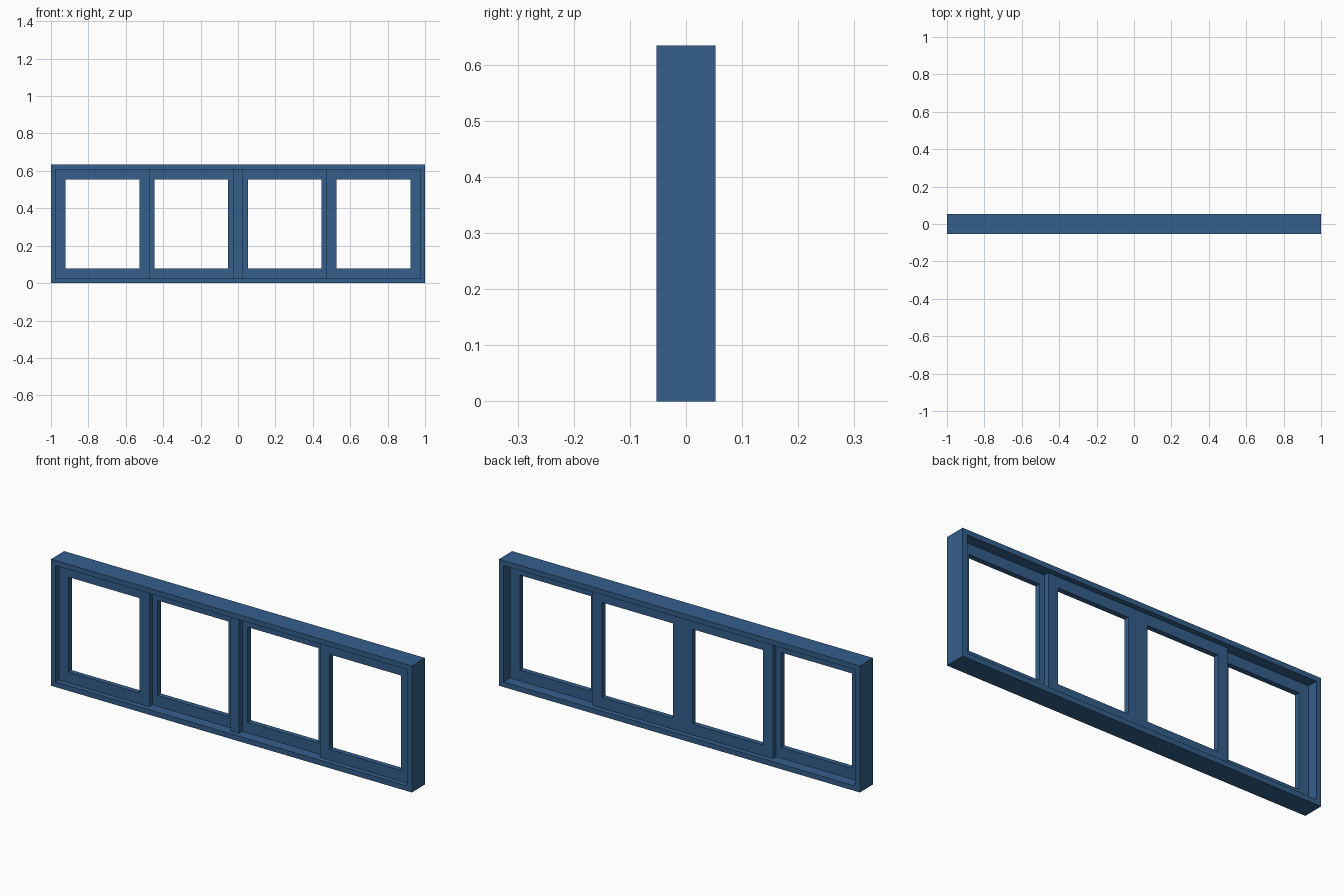
import bpy

if "Cube" in bpy.data.objects:
    bpy.data.objects.remove(bpy.data.objects["Cube"])

W, H, D = 1.0, 0.634, 0.0525      # half width, height, half depth
T = 0.0255                        # outer frame thickness
S, ST = 0.0535, 0.0262            # sash member width, sash thickness

blue = bpy.data.materials.new("slate_blue_paint")
blue.diffuse_color = (0.034, 0.114, 0.256, 1)
blue.use_nodes = True
blue.node_tree.nodes["Principled BSDF"].inputs["Base Color"].default_value = blue.diffuse_color


def make(name, verts, faces):
    me = bpy.data.meshes.new(name)
    me.from_pydata(verts, [], faces)
    me.materials.append(blue)
    ob = bpy.data.objects.new(name, me)
    bpy.context.collection.objects.link(ob)
    return ob


def ring(name, x0, x1, z0, z1, t, y0, y1):
    """Rectangular frame with a through opening, border width t."""
    verts = []
    for y in (y0, y1):
        for i in (0, t):
            verts += [(x0 + i, y, z0 + i), (x1 - i, y, z0 + i),
                      (x1 - i, y, z1 - i), (x0 + i, y, z1 - i)]
    faces = []
    for k in range(4):
        n = (k + 1) % 4
        faces += [(k, n, 4 + n, 4 + k),                # front
                  (8 + n, 8 + k, 12 + k, 12 + n),      # back
                  (n, k, 8 + k, 8 + n),                # outside
                  (4 + k, 4 + n, 12 + n, 12 + k)]      # reveal
    return make(name, verts, faces)


def box(name, x0, x1, y0, y1, z0, z1):
    v = [(x, y, z) for x in (x0, x1) for y in (y0, y1) for z in (z0, z1)]
    f = [(0, 1, 3, 2), (4, 6, 7, 5), (0, 4, 5, 1),
         (2, 3, 7, 6), (0, 2, 6, 4), (1, 5, 7, 3)]
    return make(name, v, f)


# Outer frame
ring("outer_frame", -W, W, 0, H, T, -D, D)

# Outer sashes sit on the front track, middle sashes on the back track
for side, s in (("left", -1), ("right", 1)):
    a, b = sorted((s * 0.473, s * (W - T)))
    ring(side + "_outer_sash", a, b, T, H - T, S, -ST, 0)
    a, b = sorted((0, s * 0.5))
    ring(side + "_middle_sash", a, b, T, H - T, S, 0, ST)

# Cover strip over the joint of the middle sashes
box("centre_strip", -0.024, 0.024, -ST, 0, T, H - T)
